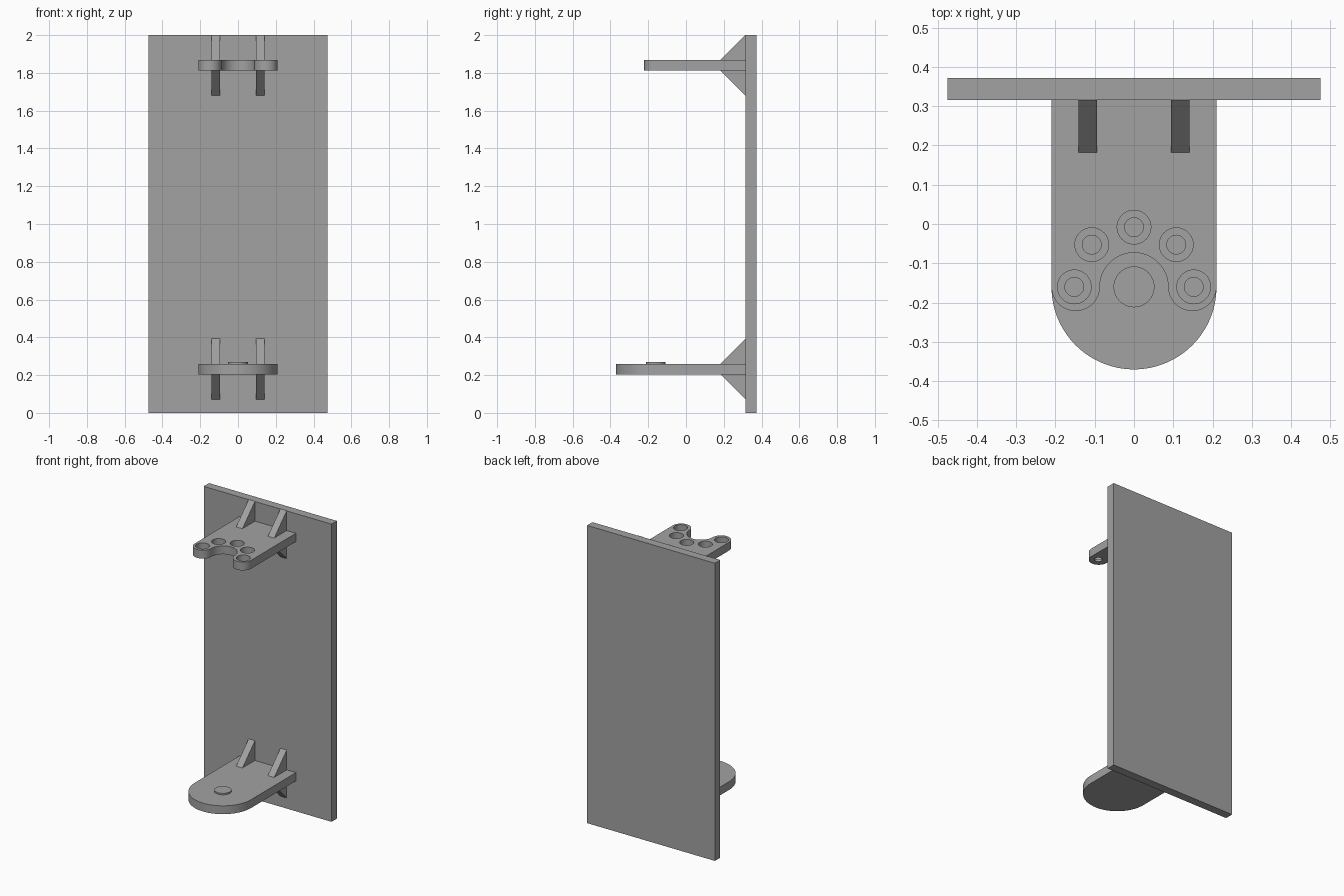
import bpy, bmesh
from math import sin, cos, pi, radians
from mathutils import Matrix

cube = bpy.data.objects.get("Cube")
if cube:
    bpy.data.objects.remove(cube, do_unlink=True)

# Single grey finish
grey = bpy.data.materials.new("plain_grey")
grey.use_nodes = True
COLOUR = (0.36, 0.36, 0.36, 1)
grey.diffuse_color = COLOUR
grey.node_tree.nodes["Principled BSDF"].inputs["Base Color"].default_value = COLOUR

WALL = 0.315       # front face of the back plate
HALF = 0.21        # half width of the shelves
PIVOT = -0.16      # y of the pin axis
THICK = 0.056      # shelf thickness


def arc(cx, cy, r, start, end, steps=32):
    angles = [radians(start + (end - start) * i / steps) for i in range(steps + 1)]
    return [(cx + r * cos(a), cy + r * sin(a)) for a in angles]


def activate(ob):
    bpy.ops.object.select_all(action='DESELECT')
    ob.select_set(True)
    bpy.context.view_layer.objects.active = ob


def extrude(name, outline, to_point, offset):
    """Sweep a flat outline by a straight offset into a solid."""
    bm = bmesh.new()
    face = bm.faces.new([bm.verts.new(to_point(u, v)) for u, v in outline])
    swept = bmesh.ops.extrude_face_region(bm, geom=[face], use_keep_orig=True)
    bmesh.ops.translate(bm, vec=offset,
                        verts=[g for g in swept["geom"] if isinstance(g, bmesh.types.BMVert)])
    bmesh.ops.recalc_face_normals(bm, faces=bm.faces)
    mesh = bpy.data.meshes.new(name)
    bm.to_mesh(mesh)
    bm.free()
    mesh.materials.append(grey)
    ob = bpy.data.objects.new(name, mesh)
    bpy.context.collection.objects.link(ob)
    return ob


def slab(name, outline, z, height):
    return extrude(name, outline, lambda x, y: (x, y, z), (0, 0, height))


def smooth(ob):
    activate(ob)
    bpy.ops.object.shade_smooth_by_angle(angle=radians(30))


def cut(ob, cutter):
    activate(ob)
    mod = ob.modifiers.new("cut", 'BOOLEAN')
    mod.operation = 'DIFFERENCE'
    mod.solver = 'EXACT'
    mod.object = cutter
    bpy.ops.object.modifier_apply(modifier=mod.name)
    bpy.data.objects.remove(cutter, do_unlink=True)


def gussets(name, z):
    """Triangular ribs above and below a shelf, on both sides."""
    size = 0.133
    for side, x in (("right", -0.118), ("left", 0.118)):
        for level, base, way in (("upper", z + THICK, 1), ("lower", z, -1)):
            tri = [(WALL, base), (WALL - size, base), (WALL, base + way * size)]
            extrude(f"{name}_{level}_{side}_gusset", tri,
                    lambda y, h: (x - 0.0235, y, h), (0.047, 0, 0))


# Back plate
slab("back_plate", [(-0.475, WALL), (0.475, WALL), (0.475, 0.372), (-0.475, 0.372)], 0, 2)

# Bottom shelf with rounded nose and raised pin
bottom_z = 0.204
nose = [(HALF, WALL), (-HALF, WALL)] + arc(0, PIVOT, HALF, 180, 360, 64)
smooth(slab("bottom_shelf", nose, bottom_z, THICK))
smooth(slab("pivot_pin", arc(0, PIVOT, 0.052, 0, 352.5, 47), bottom_z + THICK, 0.01))
gussets("bottom", bottom_z)

# Top shelf with two round lobes either side of a half-round notch
top_z = 1.812
notch = 0.087
lobe = (HALF - notch) / 2
lobe_x = notch + lobe
outline = [(HALF, WALL), (-HALF, WALL)]
outline += arc(-lobe_x, PIVOT, lobe, 180, 360)
outline += arc(0, PIVOT, notch, 180, 0, 48)[1:-1]
outline += arc(lobe_x, PIVOT, lobe, 180, 360)
top_shelf = slab("top_shelf", outline, top_z, THICK)

# Five counterbored holes fanned around the notch
for angle in range(0, 181, 45):
    hx = 0.152 * cos(radians(angle))
    hy = PIVOT + 0.152 * sin(radians(angle))
    for r, floor in ((0.043, top_z + 0.015), (0.024, top_z - 0.02)):
        cut(top_shelf, slab("hole_cutter", arc(hx, hy, r, 0, 348.75, 31), floor, 0.1))
smooth(top_shelf)
gussets("top", top_z)
